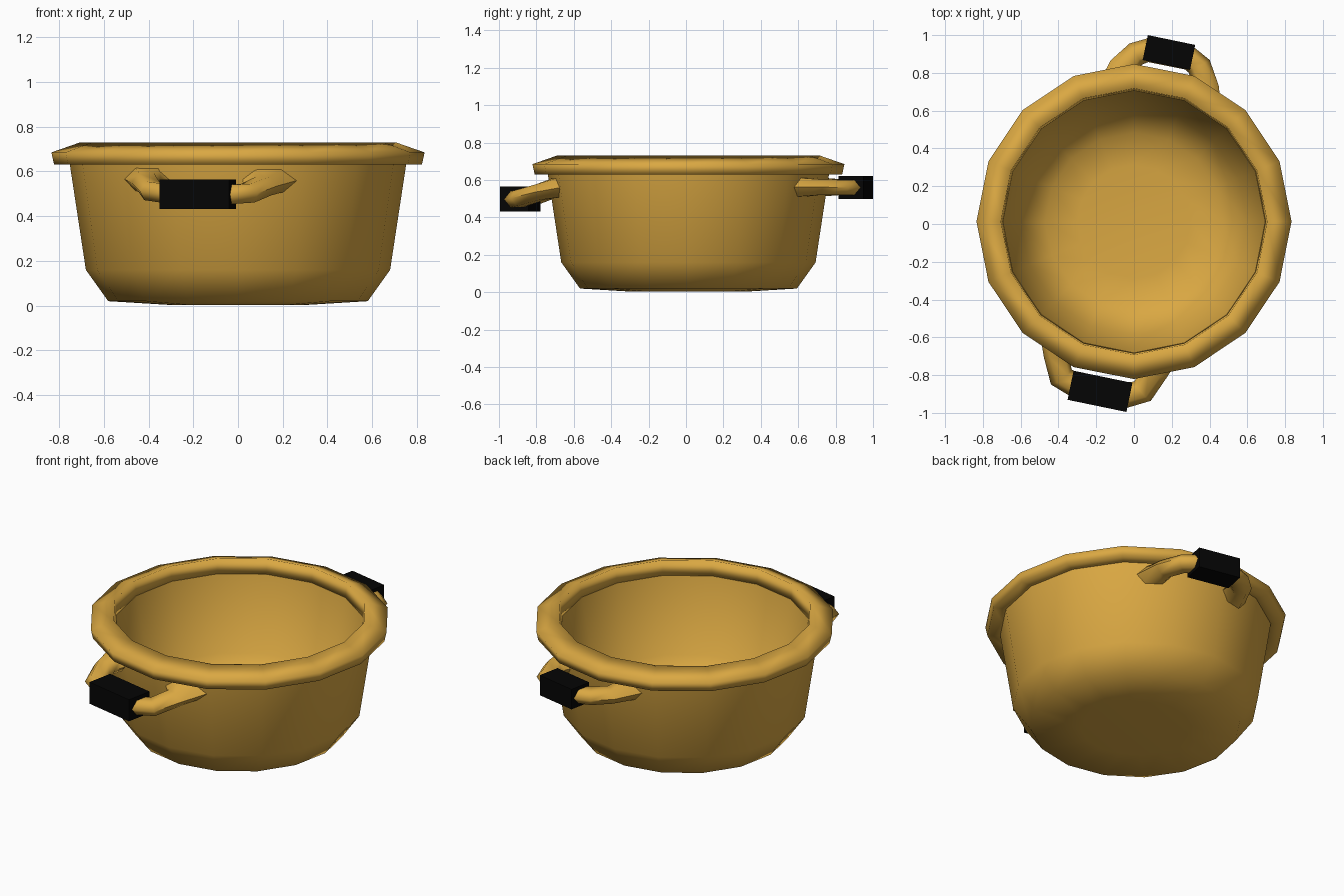
import bpy, bmesh, math
from mathutils import Vector, Matrix

if "Cube" in bpy.data.objects:
    bpy.data.objects.remove(bpy.data.objects["Cube"])


def material(name, rgb):
    m = bpy.data.materials.new(name)
    m.diffuse_color = (*rgb, 1)
    m.use_nodes = True
    m.node_tree.nodes["Principled BSDF"].inputs["Base Color"].default_value = m.diffuse_color
    return m


gold = material("golden enamel", (0.70, 0.39, 0.055))
black = material("black rubber", (0.0015, 0.0015, 0.0015))
POT_Y = 0.013


def finish(name, bm, mat, angle=None):
    bmesh.ops.recalc_face_normals(bm, faces=bm.faces)
    me = bpy.data.meshes.new(name)
    bm.to_mesh(me)
    bm.free()
    ob = bpy.data.objects.new(name, me)
    bpy.context.collection.objects.link(ob)
    me.materials.append(mat)
    if angle:
        bpy.ops.object.select_all(action='DESELECT')
        ob.select_set(True)
        bpy.context.view_layer.objects.active = ob
        bpy.ops.object.shade_smooth_by_angle(angle=math.radians(angle))
    return ob


def skin(bm, rings, closed=False):
    # join consecutive rings with quads, then cap both ends or close the loop
    pairs = list(zip(rings, rings[1:]))
    if closed:
        pairs.append((rings[-1], rings[0]))
    for a, b in pairs:
        n = len(a)
        for i in range(n):
            bm.faces.new((a[i], a[(i + 1) % n], b[(i + 1) % n], b[i]))
    if not closed:
        bm.faces.new(rings[0])
        bm.faces.new(rings[-1])


def lathe(name, profile, sides, mat, angle, closed=False):
    bm = bmesh.new()
    skin(bm, [[bm.verts.new((r * math.cos(2 * math.pi * i / sides),
                             POT_Y + r * math.sin(2 * math.pi * i / sides), z))
               for i in range(sides)] for r, z in profile], closed)
    return finish(name, bm, mat, angle)


def handle(name, path, width, height, roots, mat, sides=6):
    # flattened tube swept along a path, flared where it meets the pot
    bm = bmesh.new()
    pts = [Vector(p) for p in path]
    last = len(pts) - 1
    rings = []
    for k, p in enumerate(pts):
        t = pts[min(k + 1, last)] - pts[max(k - 1, 0)]
        w, h = width, height
        if k in (0, last):
            t = Vector((p.x, p.y - POT_Y, 0)) * (1 if k == 0 else -1)
            w, h = roots[0 if k == 0 else 1], height * 1.25
        t.normalize()
        side = t.cross(Vector((0, 0, 1))).normalized()
        up = side.cross(t)
        ring = []
        for i in range(sides):
            a = 2 * math.pi * i / sides
            ring.append(bm.verts.new(p + side * (math.cos(a) * w / 2)
                                     + up * (math.sin(a) * h / 2 * 1.15)))
        rings.append(ring)
    skin(bm, rings)
    return finish(name, bm, mat, 75)


def grip(name, centre, size, turn):
    bm = bmesh.new()
    mtx = (Matrix.Translation(centre) @ Matrix.Rotation(math.radians(turn), 4, 'Z')
           @ Matrix.Diagonal((*size, 1)))
    bmesh.ops.create_cube(bm, size=1, matrix=mtx)
    return finish(name, bm, black)


# pot body with outer and inner wall
lathe("pot_body", [
    (0.30, 0.003), (0.58, 0.02), (0.68, 0.16), (0.753, 0.64),
    (0.695, 0.64), (0.60, 0.20), (0.47, 0.08), (0.30, 0.06)],
    16, gold, 75)

# flared rim
lathe("rim", [(0.695, 0.63), (0.822, 0.63), (0.834, 0.685), (0.705, 0.73)],
      16, gold, 120, True)

# front handle
handle("front_handle", [
    (-0.405, -0.572, 0.567), (-0.41, -0.70, 0.55), (-0.385, -0.81, 0.513),
    (-0.29, -0.865, 0.497), (-0.03, -0.905, 0.497), (0.045, -0.885, 0.503),
    (0.115, -0.78, 0.535), (0.14, -0.685, 0.562)], 0.135, 0.086, (0.26, 0.27), gold)
grip("front_grip", (-0.18, -0.886, 0.499), (0.318, 0.157, 0.132), -11.7)

# back handle
handle("back_handle", [
    (-0.11, 0.715, 0.562), (-0.07, 0.83, 0.562), (0.01, 0.90, 0.56),
    (0.08, 0.922, 0.56), (0.29, 0.88, 0.56), (0.345, 0.835, 0.56),
    (0.385, 0.72, 0.562), (0.38, 0.614, 0.562)], 0.13, 0.082, (0.20, 0.20), gold)
grip("back_grip", (0.185, 0.908, 0.56), (0.256, 0.135, 0.122), -11.7)
